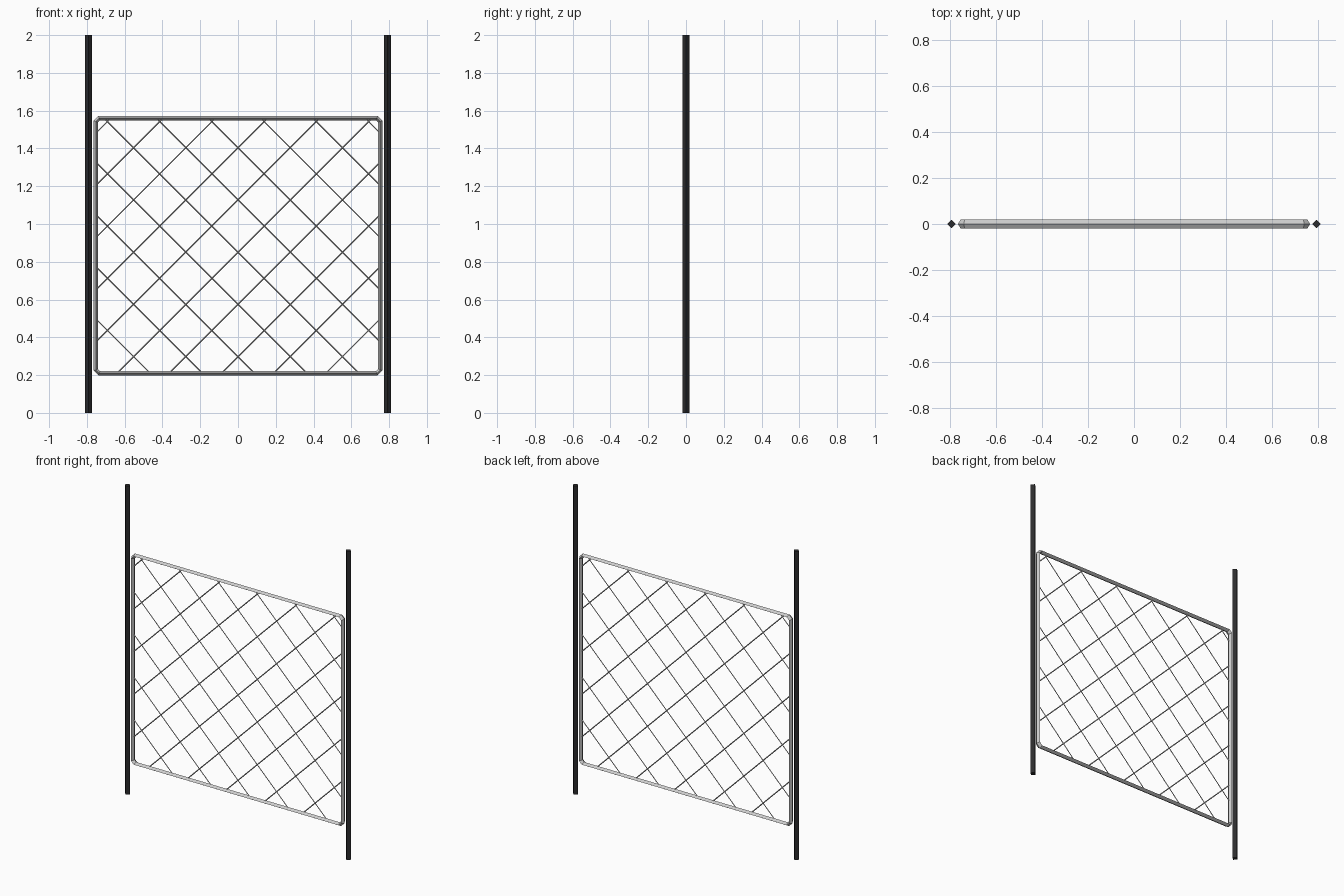
import bpy, bmesh, math
from mathutils import Vector

if "Cube" in bpy.data.objects:
    bpy.data.objects.remove(bpy.data.objects["Cube"])

black = bpy.data.materials.new("dark_metal")
black.diffuse_color = (0.025, 0.025, 0.027, 1)
black.use_nodes = True
black.node_tree.nodes["Principled BSDF"].inputs["Base Color"].default_value = black.diffuse_color

W, H, CZ = 0.753, 0.675, 0.885     # frame centreline half sizes and centre height
STEP, PHASE = 0.2765, 1.404        # wire spacing and offset of the lattice


def finish(name, bm, mat=None):
    bmesh.ops.recalc_face_normals(bm, faces=bm.faces)
    me = bpy.data.meshes.new(name)
    bm.to_mesh(me)
    bm.free()
    ob = bpy.data.objects.new(name, me)
    bpy.context.collection.objects.link(ob)
    if mat:
        me.materials.append(mat)
    return ob


def rod(bm, a, b, r):
    """Four-sided rod from a to b with edges facing front and back."""
    d = (b - a).normalized()
    u = Vector((0, 1, 0))
    v = d.cross(u)
    rings = [[bm.verts.new(p + o * r) for o in (u, v, -u, -v)] for p in (a, b)]
    for i in range(4):
        j = (i + 1) % 4
        bm.faces.new((rings[0][i], rings[0][j], rings[1][j], rings[1][i]))
    bm.faces.new(rings[0])
    bm.faces.new(rings[1])


# Side posts
for side, s in (("left", -1), ("right", 1)):
    bm = bmesh.new()
    rod(bm, Vector((s * 0.792, 0, 0)), Vector((s * 0.792, 0, 2)), 0.019)
    finish(side + "_post", bm, black)


# Frame: flattened four-sided tube around a rectangle with cut corners
def outline(d, y):
    w, h = W + d, H + d
    c = 0.018 + d * (2 - math.sqrt(2))
    pts = [(w, h - c), (w - c, h), (c - w, h), (-w, h - c),
           (-w, c - h), (c - w, -h), (w - c, -h), (w, c - h)]
    return [(x, y, CZ + z) for x, z in pts]


bm = bmesh.new()
profile = [(0.011, 0), (0, 0.019), (-0.011, 0), (0, -0.019)]
loops = [[bm.verts.new(p) for p in outline(d, y)] for d, y in profile]
for i in range(4):
    a, b = loops[i], loops[(i + 1) % 4]
    for k in range(8):
        m = (k + 1) % 8
        bm.faces.new((a[k], a[m], b[m], b[k]))
finish("frame", bm)

# Wire mesh: diagonals clipped to the frame, z = c + s * x
for name, s in (("rising_wires", 1), ("falling_wires", -1)):
    bm = bmesh.new()
    for k in range(-9, 6):
        c = PHASE + k * STEP
        ends = sorted(((CZ - H - c) * s, (CZ + H - c) * s))
        x0, x1 = max(-W, ends[0]), min(W, ends[1])
        if x1 - x0 > 0.03:
            rod(bm, Vector((x0, 0, c + s * x0)), Vector((x1, 0, c + s * x1)), 0.0035)
    finish(name, bm)
